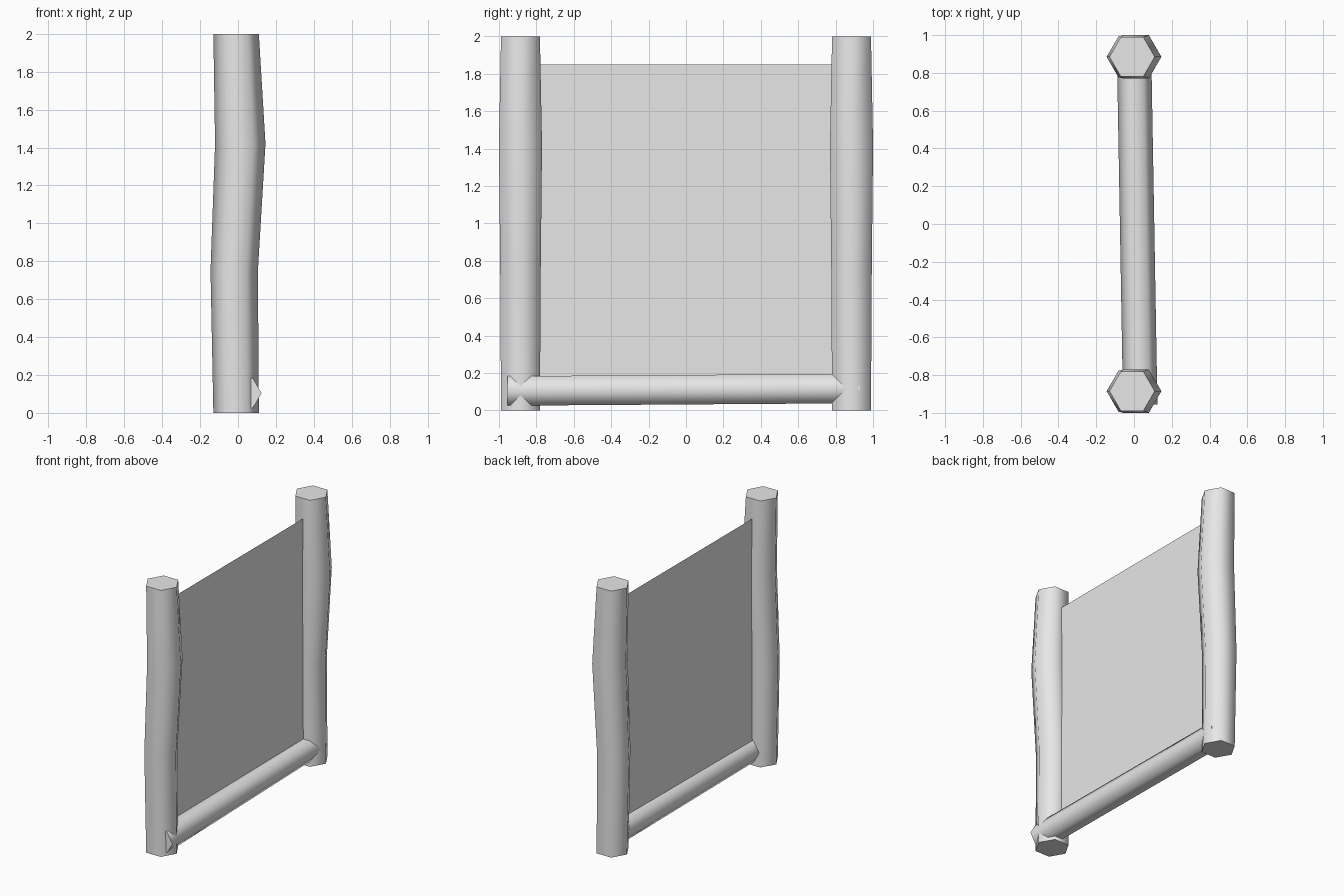
import bpy, bmesh, math
from mathutils import Vector

if "Cube" in bpy.data.objects:
    bpy.data.objects.remove(bpy.data.objects["Cube"], do_unlink=True)

grey = bpy.data.materials.new("plain grey")
grey.use_nodes = True
colour = (0.8, 0.8, 0.8, 1)
grey.diffuse_color = colour
grey.node_tree.nodes["Principled BSDF"].inputs["Base Color"].default_value = colour


def finish(name, bm):
    mesh = bpy.data.meshes.new(name)
    bm.to_mesh(mesh)
    bm.free()
    mesh.materials.append(grey)
    obj = bpy.data.objects.new(name, mesh)
    bpy.context.collection.objects.link(obj)
    return obj


def log(name, rings, side):
    """Six-sided log through (centre, radius) rings; corners point along x and side."""
    bm = bmesh.new()
    loops = []
    for centre, radius in rings:
        loop = []
        for i in range(6):
            a = i * math.pi / 3
            offset = Vector((1, 0, 0)) * math.cos(a) + Vector(side) * math.sin(a)
            loop.append(bm.verts.new(Vector(centre) + offset * radius))
        loops.append(loop)
    for low, high in zip(loops, loops[1:]):
        for i in range(6):
            j = (i + 1) % 6
            bm.faces.new((low[i], low[j], high[j], high[i])).smooth = True
    # Flat end caps with sharp rims
    for loop in (loops[0], loops[-1]):
        cap = bm.faces.new(loop)
        for edge in cap.edges:
            edge.smooth = False
    bmesh.ops.recalc_face_normals(bm, faces=bm.faces)
    return finish(name, bm)


# Two slightly crooked upright posts
for name, y in (("front_post", -0.885), ("back_post", 0.885)):
    log(name, [((-0.01, y, 0), 0.12), ((-0.02, y, 0.75), 0.125),
               ((0.012, y, 1.42), 0.133), ((-0.01, y, 2), 0.12)], (0, 1, 0))

# Bottom rail, slightly skewed, poking out of the front post
log("bottom_rail", [((0.033, -0.955, 0.104), 0.091),
                    ((0.0, 0.93, 0.117), 0.091)], (0, 0, 1))

# Single-sheet panel between the posts
bm = bmesh.new()
bm.faces.new([bm.verts.new((-0.004, y, z)) for y, z in
              ((-0.885, 0.11), (0.885, 0.11), (0.885, 1.85), (-0.885, 1.85))])
finish("panel", bm)
